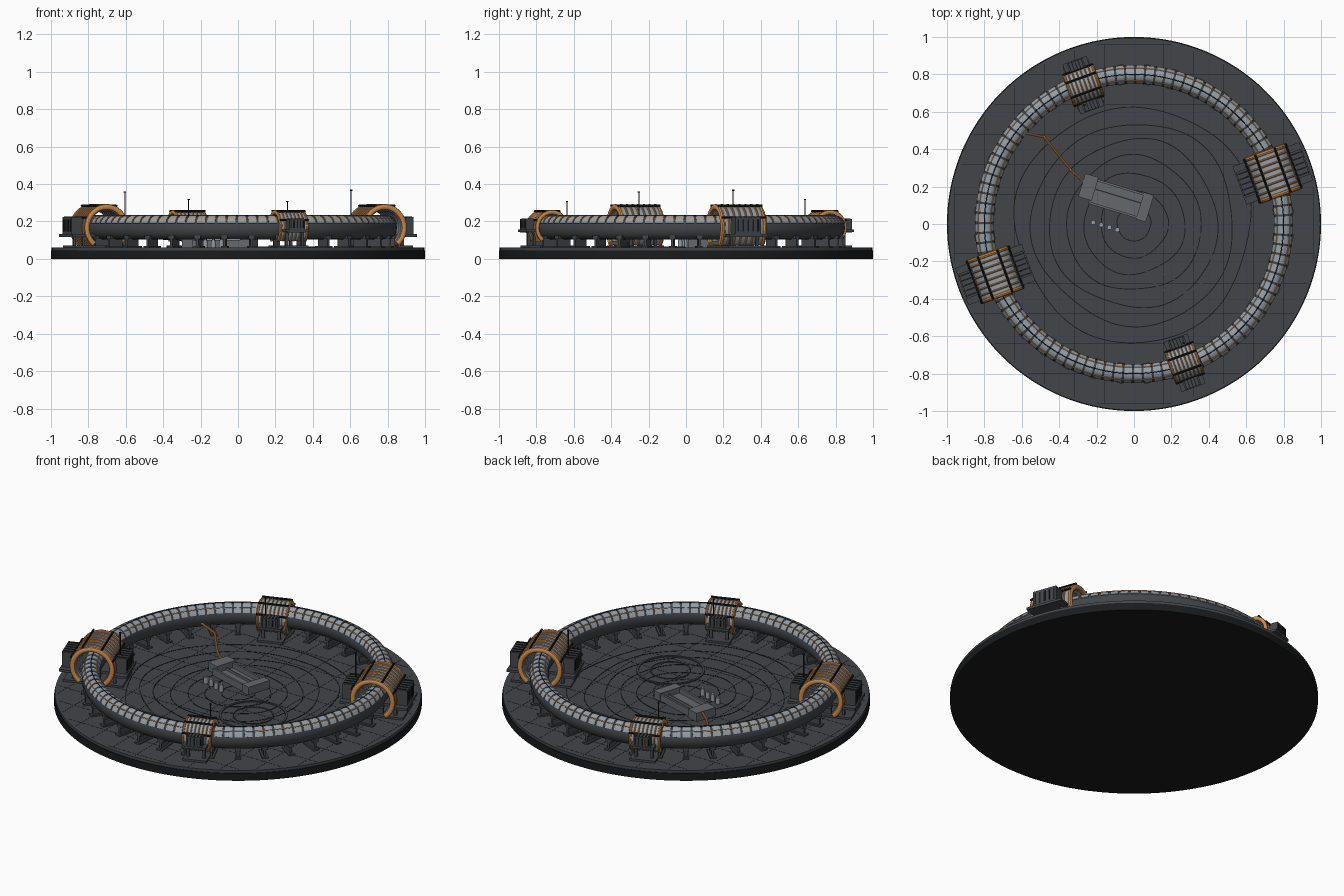
import bpy, bmesh
from math import sin, cos, pi, radians
from mathutils import Matrix, Vector

if "Cube" in bpy.data.objects:
    bpy.data.objects.remove(bpy.data.objects["Cube"])


def material(name, c):
    m = bpy.data.materials.new(name)
    m.diffuse_color = (*c, 1)
    m.use_nodes = True
    m.node_tree.nodes["Principled BSDF"].inputs["Base Color"].default_value = m.diffuse_color
    return m


BLACK = material("near_black", (.010, .011, .012))
DARK = material("dark_grey", (.055, .06, .067))
STEEL = material("pale_steel", (.30, .34, .38))
MID = material("mid_grey", (.13, .14, .15))
COPPER = material("copper", (.60, .26, .075))
I = Matrix.Identity(4)
parts = {}


def part(name, mat):
    """Accumulating mesh for a named part."""
    if name not in parts:
        parts[name] = (bmesh.new(), mat)
    return parts[name][0]


def box(name, mat, loc, size, M=I):
    T = M @ Matrix.Translation(loc) @ Matrix.Diagonal((*size, 1))
    bmesh.ops.create_cube(part(name, mat), size=1, matrix=T)


def rod(name, mat, a, b, r, M=I, n=10):
    a, b = M @ Vector(a), M @ Vector(b)
    d = b - a
    T = Matrix.Translation((a + b) / 2) @ d.to_track_quat('Z', 'Y').to_matrix().to_4x4()
    bmesh.ops.create_cone(part(name, mat), cap_ends=True, segments=n, radius1=r, radius2=r,
                          depth=d.length, matrix=T)


def sweep(name, mat, prof, n, a0=0, a1=2 * pi, M=I, wob=None):
    """Revolve a closed (radius, height) profile about local z."""
    bm = part(name, mat)
    full = abs(a1 - a0 - 2 * pi) < 1e-6
    rings = []
    for i in range(n if full else n + 1):
        a = a0 + (a1 - a0) * i / n
        k = wob(a) if wob else 1
        rings.append([bm.verts.new(M @ Vector((r * k * cos(a), r * k * sin(a), z))) for r, z in prof])
    m = len(prof)
    for i in range(n):
        p, q = rings[i], rings[(i + 1) % len(rings)]
        for j in range(m):
            bm.faces.new((p[j], q[j], q[(j + 1) % m], p[(j + 1) % m]))
    if not full:
        bm.faces.new(rings[0])
        bm.faces.new(rings[-1])


def oval(r, z, rx, rz, n=16):
    return [(r + rx * cos(2 * pi * i / n), z + rz * sin(2 * pi * i / n)) for i in range(n)]


def rect(r0, r1, z0, z1):
    return [(r0, z0), (r1, z0), (r1, z1), (r0, z1)]


R, ZC = .80, .166

# base disc: black foundation, seam, dark deck
bm = part("base_disc", BLACK)
bmesh.ops.create_cone(bm, cap_ends=True, segments=128, radius1=1, radius2=1, depth=.044,
                      matrix=Matrix.Translation((0, 0, .022)))
bm = part("deck", DARK)
bmesh.ops.create_cone(bm, cap_ends=True, segments=128, radius1=.996, radius2=.996, depth=.018,
                      matrix=Matrix.Translation((0, 0, .051)))

# deck tile seams and wavy contour lines
for i in range(-6, 7):
    p = i * .16 - .0
    h = (.98 ** 2 - p * p) ** .5
    box("deck_seams", BLACK, (p, 0, .06), (.0025, 2 * h, .0012))
    box("deck_seams", BLACK, (0, p, .06), (2 * h, .0025, .0012))
for i in range(7):
    r = .09 + i * .09
    sweep("contour_lines", BLACK, rect(r - .0025, r + .0025, .059, .0615), 96,
          wob=lambda a, i=i: 1 + .022 * sin(3 * a + i) + .015 * sin(5 * a + 2 * i))

# round landing pad
P = Matrix.Translation((.235, -.19, 0))
sweep("round_pad", DARK, rect(.174, .186, .058, .066), 64, M=P)
sweep("round_pad", DARK, rect(.106, .112, .058, .064), 64, M=P)

# main ring tube with collar flanges below
sweep("ring_tube", DARK, oval(R, ZC, .050, .062, 20), 144)
N = 96
seg = [(R + k * .054 * cos(t), ZC + k * .066 * sin(t)) for k, ts in
       ((1, range(22, 159, 17)), (.86, range(158, 21, -17))) for t in map(radians, ts)]
for i in range(N):
    a = 2 * pi * i / N
    sweep("ring_segments", STEEL, seg, 2, a, a + 2 * pi / N * .78)
# copper and dark cable runs along the ring crown
for t, mat, nm in ((52, COPPER, "copper_cables"), (128, COPPER, "copper_cables"), (90, BLACK, "crown_rail")):
    t = radians(t)
    sweep(nm, mat, oval(R + .054 * cos(t), ZC + .065 * sin(t), .0028, .0028, 6), 144)

# radial support fins with feet
for i in range(36):
    M = Matrix.Rotation(2 * pi * (i + .5) / 36, 4, 'Z')
    box("ring_supports", DARK, (R, 0, .09), (.085, .014, .07), M)
    box("ring_supports", DARK, (R, 0, .064), (.11, .035, .009), M)
    box("ring_supports", DARK, (R, 0, .115), (.09, .035, .02), M)


def station(ang, rad, length, off, bsize, zbox, plate_z, mast):
    """Coil station: banded sleeve, end coils, clamps, side cabinets and mast."""
    M = Matrix.Rotation(radians(ang), 4, 'Z') @ Matrix.Translation((R - .01, 0, 0))
    A = M @ Matrix.Translation((0, 0, ZC)) @ Matrix.Rotation(pi / 2, 4, 'X')
    n = 7
    pitch = length / n
    a0, a1 = radians(-50), radians(230)
    for i in range(n):
        y = (i - (n - 1) / 2) * pitch
        sweep("coil_plates", STEEL, rect(rad * .72, rad * .93, y - pitch * .36, y + pitch * .36), 32, a0, a1, A)
    for i in range(n + 1):
        y = (i - n / 2) * pitch
        w = pitch * (.42 if i in (0, n) else .20)
        sweep("copper_coils", COPPER, oval(rad * .86, y, rad * .12, w, 10), 32, a0, a1, A)
    # lengthwise clamp bars over the sleeve
    for t in (25, 65, 115, 155):
        t = radians(t)
        x, z = rad * cos(t), ZC + rad * sin(t)
        rod("clamp_bars", BLACK, (x, -length * .54, z), (x, length * .54, z), .006, M, 8)
    # cradle plate and legs
    w, d, h = bsize
    box("station_plates", DARK, (0, 0, plate_z), (2 * off + w, length * .62, .016), M)
    box("station_plates", DARK, (0, 0, .066), (2 * off + w * .6, length * .9, .012), M)
    for s in (-1, 1):
        box("station_plates", DARK, (s * off, 0, plate_z), (w * 1.2, d * 1.5, .014), M)
        for q in (-1, 1):
            box("station_legs", DARK, (s * off * .8, q * d * .5, (plate_z + .06) / 2),
                (.016, .016, plate_z - .06), M)
        # side cabinets with cooling ribs
        box("cabinets", DARK, (s * off, 0, zbox), (w, d, h), M)
        for k in range(5):
            box("cabinet_ribs", BLACK, (s * off, (k - 2) * d * .2, zbox + h / 2), (w * .85, d * .06, .006), M)
            box("cabinet_ribs", BLACK, (s * (off + w / 2), (k - 2) * d * .2, zbox), (.005, d * .06, h * .7), M)
    # mast on the inner cabinet
    rod("masts", BLACK, (-off + .01, .03, zbox), (-off + .01, .03, mast), .003, M, 6)
    rod("masts", BLACK, (-off + .01, .03, mast - .006), (-off + .01, .03, mast), .006, M, 8)


station(20, .13, .235, .145, (.075, .145, .09), .178, .125, .37)
station(200, .13, .225, .145, (.075, .14, .09), .178, .125, .36)
station(110, .098, .16, .112, (.05, .09, .055), .185, .15, .32)
station(290, .098, .15, .112, (.05, .09, .055), .185, .15, .31)

# control hall: open tray between two end blocks
H = Matrix.Translation((-.09, .135, 0)) @ Matrix.Rotation(radians(-17), 4, 'Z')
box("hall_floor", MID, (0, 0, .066), (.28, .13, .014), H)
for y in (-.064, .064):
    box("hall_walls", MID, (0, y, .08), (.28, .012, .042), H)
box("hall_walls", MID, (0, .015, .075), (.26, .006, .025), H)
box("hall_blocks", MID, (-.165, .015, .085), (.075, .13, .052), H)
box("hall_blocks", MID, (.155, 0, .083), (.055, .15, .048), H)

# row of storage tanks
for i in range(4):
    x, y = -.218 + i * .043, .008 - i * .013
    rod("storage_tanks", STEEL, (x, y, .058), (x, y, .098), .0125, n=16)
    rod("storage_tanks", STEEL, (x, y, .098), (x, y, .104), .008, n=16)

# copper feed pipe from the ring to the hall
pts = [(-.62, .49, .14), (-.575, .485, .135), (-.48, .465, .115), (-.34, .29, .105), (-.25, .21, .10)]
for a, b in zip(pts, pts[1:]):
    rod("feed_pipe", COPPER, a, b, .007)
for p in pts[1:-1]:
    bmesh.ops.create_uvsphere(part("feed_pipe", COPPER), u_segments=10, v_segments=6, radius=.0075,
                              matrix=Matrix.Translation(p))

# turn accumulated meshes into objects
SMOOTH = {"base_disc", "deck", "ring_tube", "ring_segments", "copper_cables", "crown_rail", "copper_coils",
          "coil_plates", "clamp_bars", "storage_tanks", "feed_pipe", "round_pad"}
for name, (bm, mat) in parts.items():
    bmesh.ops.recalc_face_normals(bm, faces=bm.faces)
    me = bpy.data.meshes.new(name)
    bm.to_mesh(me)
    bm.free()
    me.materials.append(mat)
    ob = bpy.data.objects.new(name, me)
    bpy.context.collection.objects.link(ob)
    if name in SMOOTH:
        bpy.ops.object.select_all(action='DESELECT')
        ob.select_set(True)
        bpy.context.view_layer.objects.active = ob
        bpy.ops.object.shade_smooth_by_angle(angle=radians(35))
